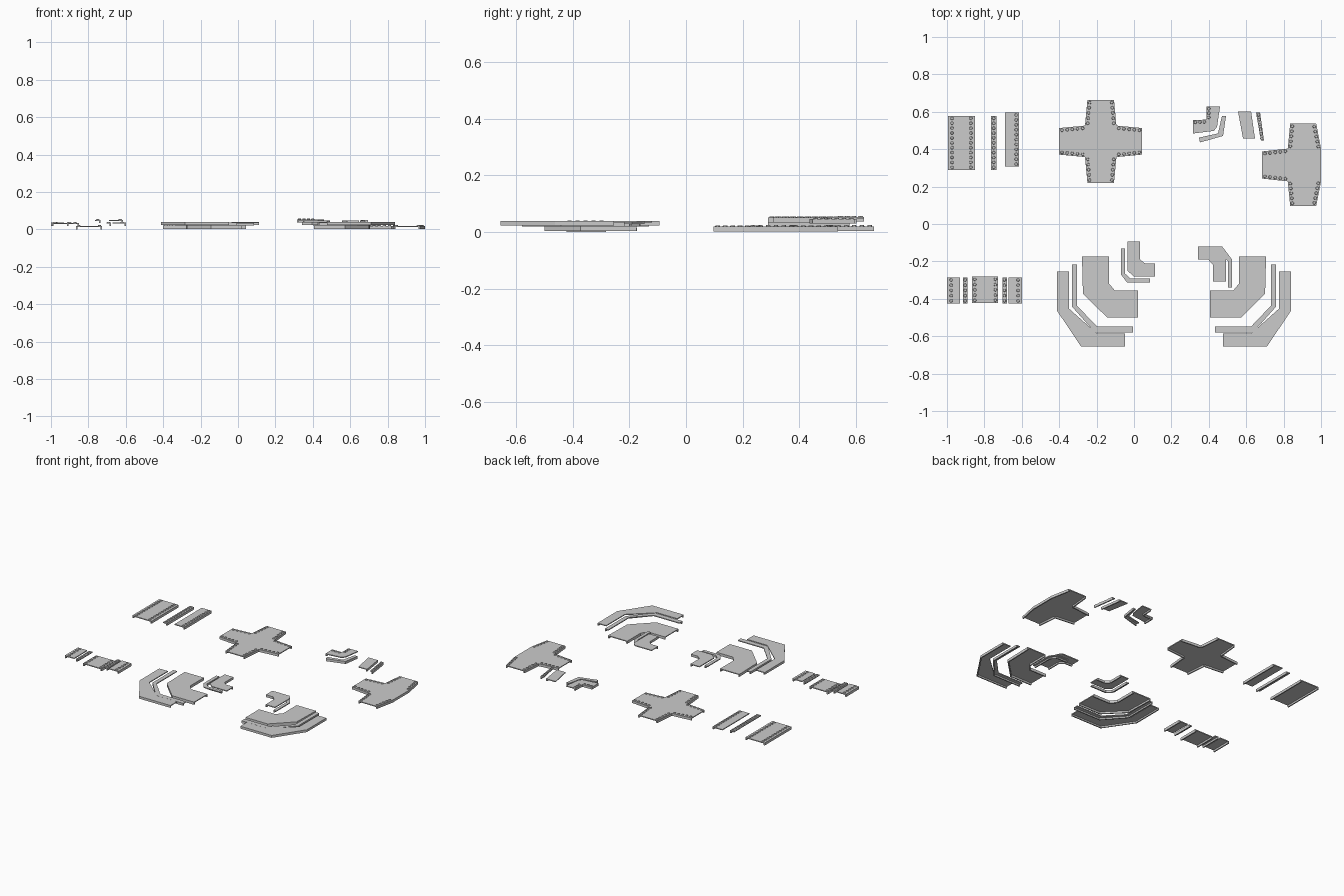
import bpy, bmesh, math
from mathutils import Vector, Matrix

if "Cube" in bpy.data.objects:
    bpy.data.objects.remove(bpy.data.objects["Cube"])

DECK = 0.006     # deck plate thickness
WALL = 0.008     # side skirt thickness


def prism(bm, pts, z0, z1):
    lo = [bm.verts.new((p[0], p[1], z0)) for p in pts]
    hi = [bm.verts.new((p[0], p[1], z1)) for p in pts]
    bm.faces.new(lo)
    bm.faces.new(hi)
    n = len(pts)
    for i in range(n):
        j = (i + 1) % n
        bm.faces.new((lo[i], lo[j], hi[j], hi[i]))


def piece(name, pts, z0, z1, edges, bolts=False, off=0.022):
    """Thin deck with skirts hanging from the listed outline edges, optional bolt rows."""
    pts = [Vector((x / 1000, y / 1000)) for x, y in pts]
    n = len(pts)
    area = sum(pts[i].cross(pts[(i + 1) % n]) for i in range(n))
    s = 1 if area > 0 else -1
    bm = bmesh.new()
    prism(bm, pts, z1 - DECK, z1)
    for e in edges:
        a, b = pts[e], pts[(e + 1) % n]
        d = (b - a).normalized()
        inn = Vector((-d.y, d.x)) * s
        prism(bm, [a, b, b + inn * WALL, a + inn * WALL], z0, z1 - DECK)
        if bolts:
            length = (b - a).length
            k = max(2, round(length / 0.027))
            for i in range(k):
                c = a + d * length * (i + 0.5) / k + inn * off
                bmesh.ops.create_cone(bm, cap_ends=True, segments=8, radius1=0.009,
                                      radius2=0.007, depth=0.005,
                                      matrix=Matrix.Translation((c.x, c.y, z1 + 0.002)))
    bmesh.ops.recalc_face_normals(bm, faces=bm.faces)
    me = bpy.data.meshes.new(name)
    bm.to_mesh(me)
    bm.free()
    ob = bpy.data.objects.new(name, me)
    bpy.context.collection.objects.link(ob)
    return ob


def rect(x0, x1, y0, y1):
    return [(x0, y0), (x1, y0), (x1, y1), (x0, y1)]


R, L = 1, 3
# long straight set
piece("long_deck", rect(-995, -850, 290, 578), 0.018, 0.035, [R, L], True)
piece("long_edge", rect(-765, -735, 290, 578), 0.034, 0.051, [R], True, 0.015)
piece("long_half_deck", rect(-690, -615, 307, 596), 0.034, 0.051, [R], True, 0.015)

# short straight set
piece("short_half_deck_left", rect(-1000, -930, -425, -285), 0.018, 0.036, [L], True)
piece("short_edge_left", rect(-915, -890, -425, -285), 0.018, 0.036, [L], True, 0.0125)
piece("short_deck", rect(-865, -727, -422, -282), 0.0, 0.018, [R, L], True, 0.014)
piece("short_edge_right", rect(-704, -680, -425, -285), 0.018, 0.036, [R], True, 0.0125)
piece("short_half_deck_right", rect(-670, -598, -425, -285), 0.018, 0.036, [R], True)

# four-way crossing: tapered arms around a square centre
cx, cy, inner, tip, reach = -178, 442, 84, 71, 222
arm = [(-tip, reach), (-inner, inner)]
cross = []
for q in range(4):
    for x, y in [(tip, reach)] + arm:
        c, sn = [(1, 0), (0, 1), (-1, 0), (0, -1)][q]
        cross.append((cx + c * x - sn * y, cy + sn * x + c * y))
piece("cross_deck", cross, 0.003, 0.02, [1, 2, 4, 5, 7, 8, 10, 11], True, 0.013)

# three-way junction
tee = [(835, 537), (822, 403), (685, 388), (685, 243), (822, 228), (835, 97),
       (974, 97), (1000, 228), (1000, 403), (974, 537)]
piece("tee_deck", tee, 0.002, 0.019, [0, 1, 3, 4, 6, 8], True, 0.013)
piece("tee_side", rect(990, 1000, 228, 403), 0.002, 0.019, [R])

# junction spare parts: corner, corner edge, slanted half and slanted edge
piece("small_corner_deck", [(390, 628), (460, 628), (444, 520), (428, 498), (316, 484),
                            (316, 554), (385, 556), (388, 565)], 0.037, 0.053, [4, 5, 6, 7], False)
piece("small_corner_bolts", [(388, 628), (412, 628), (410, 534), (316, 532), (316, 556),
                             (388, 558)], 0.045, 0.053, [4, 5], True, 0.012)
piece("small_corner_edge", [(492, 577), (476, 471), (353, 436), (347, 462), (449, 484), (470, 577)],
      0.03, 0.047, [1, 0])
piece("slanted_half_deck", [(556, 602), (626, 602), (647, 457), (583, 457)], 0.03, 0.046, [1])
piece("slanted_edge", [(652, 597), (674, 597), (695, 446), (679, 446)], 0.03, 0.046, [1], True, 0.01)

# wide chamfered corners, left and mirrored right
MID = 214
wide = [
    ("corner_deck", [(-278, -174), (-134, -174), (-134, -318), (-102, -356), (21, -356),
                     (21, -500), (-144, -500), (-273, -372)], 0.003, 0.021, [1, 2, 3, 5, 6, 7]),
    ("corner_edge", [(-332, -217), (-305, -217), (-305, -436), (-198, -548), (-5, -548),
                     (-5, -580), (-209, -580), (-332, -441)], 0.02, 0.036, [5, 6, 7]),
    ("corner_outer_deck", [(-412, -254), (-348, -254), (-348, -452), (-198, -586), (-48, -586),
                           (-48, -655), (-283, -655), (-412, -463)], 0.023, 0.039, [5, 6, 7]),
]
for name, pts, z0, z1, edges in wide:
    piece(name + "_left", pts, z0, z1, edges)
    piece(name + "_right", [(2 * MID - x, y) for x, y in pts], z0, z1, edges)

# small inside corners
piece("inside_corner_deck_left", [(-35, -94), (32, -94), (32, -190), (59, -211), (112, -211),
                                  (112, -281), (0, -281), (-35, -250)], 0.023, 0.039, [1, 2, 3])
piece("inside_corner_edge_left", [(-70, -131), (-48, -131), (-48, -265), (-21, -291), (86, -291),
                                  (86, -313), (-37, -313), (-70, -270)], 0.02, 0.036, [1, 2, 3])
piece("inside_corner_deck_right", [(342, -120), (471, -120), (492, -147), (492, -307), (422, -307),
                                   (422, -217), (396, -190), (342, -190)], 0.023, 0.039, [4, 5, 6])
piece("inside_corner_edge_right", [(400, -147), (492, -147), (524, -190), (524, -340), (503, -340),
                                   (503, -200), (476, -169), (400, -169)], 0.02, 0.035, [4, 5, 6])
